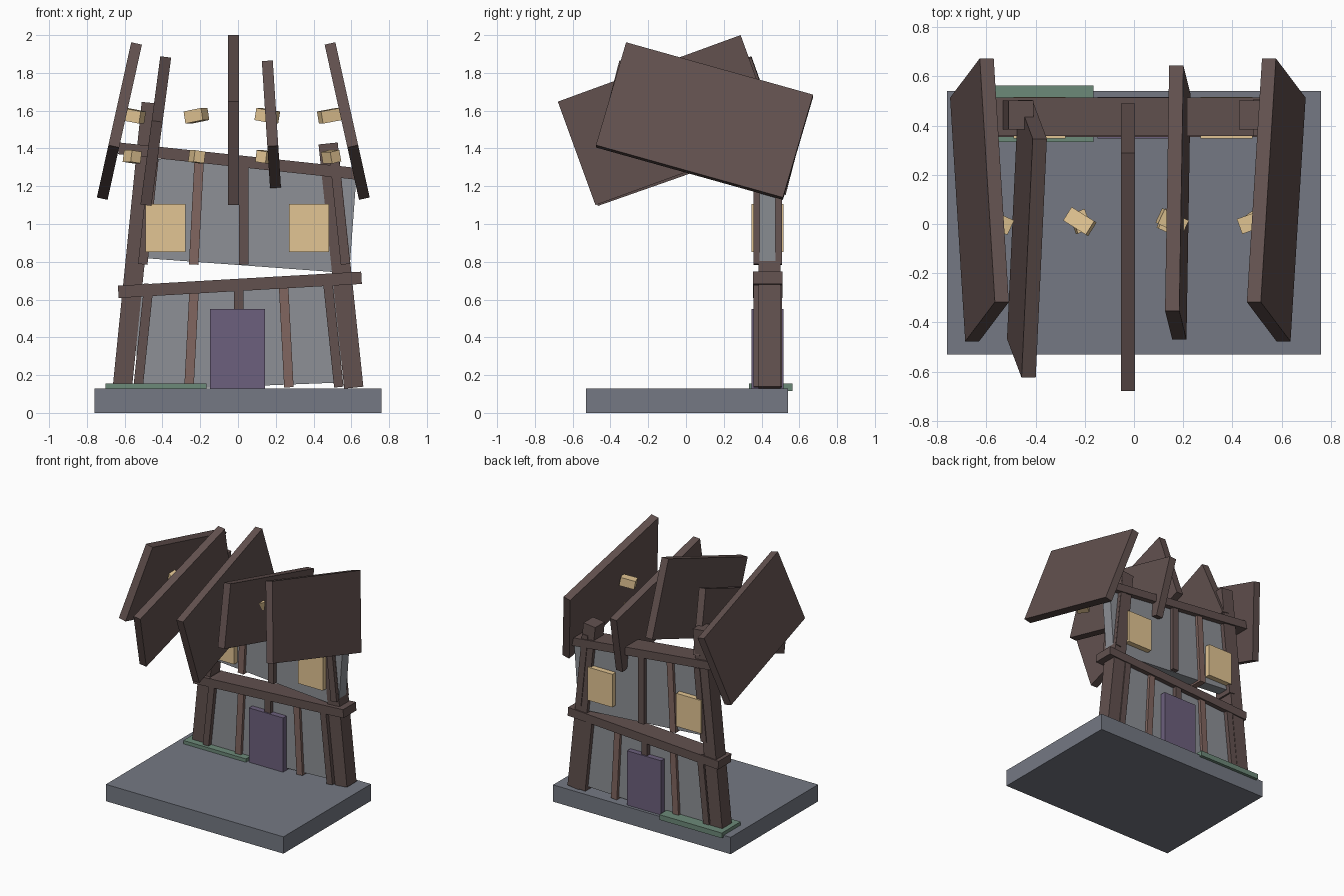
import bpy
from math import radians

if "Cube" in bpy.data.objects:
    bpy.data.objects.remove(bpy.data.objects["Cube"])


def material(name, r, g, b):
    m = bpy.data.materials.new(name)
    m.diffuse_color = tuple((c / 255) ** 2.2 for c in (r, g, b)) + (1,)
    m.use_nodes = True
    m.node_tree.nodes["Principled BSDF"].inputs["Base Color"].default_value = m.diffuse_color
    return m


TIMBER = material("dark_timber", 98, 82, 80)
STUD = material("light_timber", 128, 102, 96)
PLASTER = material("plaster", 140, 143, 149)
STONE = material("stone", 116, 120, 130)
GLOW = material("warm_glass", 226, 196, 146)
DOOR = material("door_paint", 108, 96, 124)
MOSS = material("moss", 108, 136, 120)


def box(name, center, size, mat, rot=(0, 0, 0)):
    """Box with given centre, full size and XYZ rotation in degrees."""
    bpy.ops.mesh.primitive_cube_add(size=1, location=center,
                                    rotation=[radians(a) for a in rot])
    ob = bpy.context.object
    ob.name = name
    ob.scale = size
    ob.data.materials.append(mat)
    return ob


WALL_Y = 0.432

# Foundation and moss strip
box("foundation", (0, 0.005, 0.065), (1.52, 1.07, 0.13), STONE)
box("moss_strip", (-0.433, 0.448, 0.136), (0.535, 0.23, 0.04), MOSS)

# Crooked plaster panels
box("lower_wall", (0, WALL_Y, 0.40), (1.08, 0.085, 0.52), PLASTER, (0, -2.2, 0))
box("upper_wall", (0.05, WALL_Y, 1.045), (1.12, 0.085, 0.53), PLASTER, (0, 4.2, 0))

# Horizontal beams
box("middle_beam", (0.01, WALL_Y, 0.678), (1.29, 0.157, 0.065), TIMBER, (0, -3.3, 0))
box("top_beam", (0, 0.436, 1.333), (1.27, 0.157, 0.062), TIMBER, (0, 6.1, 0))

# Leaning corner posts
box("left_post", (-0.536, 0.443, 0.885), (0.102, 0.117, 1.52), TIMBER, (0, 5.8, 0))
box("right_post", (0.545, 0.443, 0.78), (0.102, 0.117, 1.30), TIMBER, (0, -6.0, 0))

# Fanned studs: x at mid height, lean, material
for i, (x, lean, mat) in enumerate([(-0.50, 6, TIMBER), (-0.245, 3, STUD), (0.003, 0, TIMBER),
                                    (0.255, -3, STUD), (0.505, -6, TIMBER)]):
    depth = 0.15 if mat == TIMBER else 0.13
    box(f"lower_stud_{i}", (x, WALL_Y, 0.41), (0.05, depth, 0.55), mat, (0, lean, 0))
for i, (x, lean, mat) in enumerate([(-0.475, 6, TIMBER), (-0.22, 3, STUD),
                                    (0.03, 0, TIMBER), (0.54, -6, TIMBER)]):
    depth = 0.15 if mat == TIMBER else 0.13
    box(f"upper_stud_{i}", (x, WALL_Y, 1.065), (0.05, depth, 0.56), mat, (0, lean, 0))

# Door and windows run right through the wall
box("door", (-0.003, WALL_Y, 0.34), (0.292, 0.17, 0.42), DOOR)
for i, x in enumerate((-0.384, 0.376)):
    box(f"window_{i}", (x, WALL_Y, 0.979), (0.213, 0.168, 0.256), GLOW)

# Tilted roof slabs: centre, height, pitch, lean
for i, (c, h, pitch, lean) in enumerate([
        ((-0.628, 0.098, 1.545), 0.58, -16, 12.5),
        ((-0.435, -0.06, 1.492), 0.475, 19.5, 7.6),
        ((-0.024, -0.095, 1.55), 0.583, 20, 0),
        ((0.178, 0.0875, 1.51), 0.467, -14.5, -3.7),
        ((0.578, 0.098, 1.545), 0.58, -16, -12.5)]):
    box(f"roof_slab_{i}", c, (0.058, 1.03, h), TIMBER, (pitch, lean, 0))

# Small glowing blocks between the slabs
for i, (x, lean, turn) in enumerate([(-0.555, 10, -25), (-0.22, -10, -32),
                                     (0.155, 10, -25), (0.485, -10, 20)]):
    box(f"upper_block_{i}", (x, 0.01, 1.573), (0.11, 0.065, 0.065), GLOW, (0, lean, turn))
for i, (x, lean, turn) in enumerate([(-0.56, 8, 30), (-0.218, 8, 20),
                                     (0.14, 8, -25), (0.493, -12, 35)]):
    box(f"lower_block_{i}", (x, 0.01, 1.356), (0.06, 0.085, 0.062), GLOW, (0, lean, turn))
